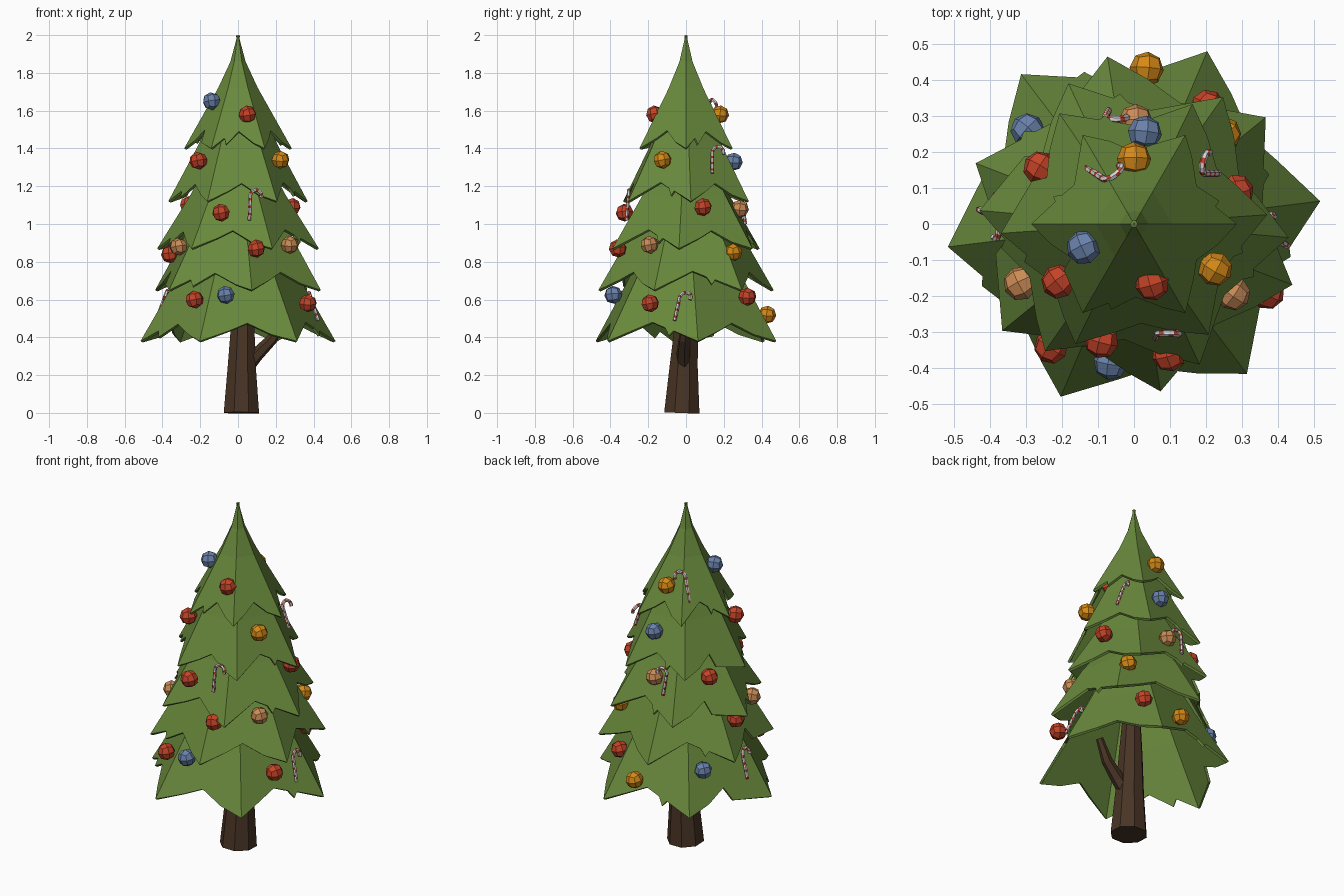
import bpy, bmesh, math
from mathutils import Vector

if "Cube" in bpy.data.objects:
    bpy.data.objects.remove(bpy.data.objects["Cube"])


def mat(name, r, g, b):
    m = bpy.data.materials.new(name)
    m.diffuse_color = (r, g, b, 1)
    m.use_nodes = True
    m.node_tree.nodes["Principled BSDF"].inputs["Base Color"].default_value = m.diffuse_color
    return m


GREEN = mat("needle green", 0.14, 0.25, 0.045)
BARK = mat("dark bark", 0.065, 0.034, 0.018)
RED = mat("ornament red", 0.55, 0.055, 0.02)
ORANGE = mat("ornament orange", 0.66, 0.25, 0.008)
BLUE = mat("ornament blue", 0.14, 0.22, 0.40)
TAN = mat("ornament tan", 0.60, 0.26, 0.09)
WHITE = mat("cane white", 0.70, 0.66, 0.70)


def make(name, bm, mats):
    me = bpy.data.meshes.new(name)
    bm.to_mesh(me)
    bm.free()
    for m in mats:
        me.materials.append(m)
    ob = bpy.data.objects.new(name, me)
    bpy.context.collection.objects.link(ob)
    return ob


def tube(name, path, radii, sides, mats, rule=lambda i, j: 0):
    """Capped tube along a path; rule picks the colour by segment and side."""
    bm = bmesh.new()
    pts = [Vector(p) for p in path]
    rings = []
    ref = None
    for i, p in enumerate(pts):
        t = (pts[min(i + 1, len(pts) - 1)] - pts[max(i - 1, 0)]).normalized()
        if ref is None:
            ref = t.orthogonal()
        u = (ref - t * ref.dot(t)).normalized()
        ref = u
        v = t.cross(u)
        rings.append([bm.verts.new(p + radii[i] * (u * math.cos(a) + v * math.sin(a)))
                      for a in (math.tau * (k + 0.5) / sides for k in range(sides))])
    for i in range(len(rings) - 1):
        for j in range(sides):
            k = (j + 1) % sides
            f = bm.faces.new((rings[i][j], rings[i][k], rings[i + 1][k], rings[i + 1][j]))
            f.material_index = rule(i, j)
    bm.faces.new(rings[0][::-1])
    bm.faces.new(rings[-1])
    return make(name, bm, mats)


# Trunk with one broken side branch
tube("trunk", [(.018, -.022, 0), (.02, -.012, .25), (.025, .003, .48), (.01, 0, 1.0)],
     [.101, .08, .066, .03], 8, [BARK])
tube("side_branch", [(.05, -.01, .25), (.10, -.015, .31), (.18, -.01, .39), (.24, 0, .50)],
     [.04, .037, .03, .02], 6, [BARK])

# Jagged hem patterns: (position along side, rise above the corner tips)
HEMS = [
    [(.25, .04), (.47, .10), (.55, .03)],
    [(.22, .055), (.27, .02), (.52, .09), (.80, .03)],
    [(.30, .055), (.50, .095), (.75, .035)],
    [(.45, .10), (.62, .07), (.67, .03), (.72, .055)],
]


def tier(name, rings, hem_z, hem_r, offset, shift):
    """Six-sided skirt: smooth rings above, jagged points below."""
    bm = bmesh.new()

    def corner(r, z, i):
        a = math.radians(offset + 60 * i)
        return Vector((r * math.cos(a), r * math.sin(a), z))

    loops = [[bm.verts.new(corner(r, z, i)) for i in range(6)] for z, r in rings]
    tips = [bm.verts.new(corner(hem_r, hem_z, i)) for i in range(6)]
    for up, low in zip(loops, loops[1:]):
        for i in range(6):
            k = (i + 1) % 6
            bm.faces.new((low[i], low[k], up[k], up[i]))
    last = loops[-1]
    height = rings[-1][0] - hem_z
    for i in range(6):
        k = (i + 1) % 6
        hem = []
        for t, rise in HEMS[(i + shift) % len(HEMS)]:
            a = tips[i].co.lerp(last[i].co, rise / height)
            b = tips[k].co.lerp(last[k].co, rise / height)
            hem.append(bm.verts.new(a.lerp(b, t)))
        bm.faces.new([tips[i]] + hem + [tips[k], last[k], last[i]])
    ob = make(name, bm, [GREEN])
    s = ob.modifiers.new("thickness", "SOLIDIFY")
    s.thickness = 0.014
    s.offset = -1


# Five needle tiers
tier("needles_top", [(2.0, .003), (1.86, .04), (1.72, .105)], 1.40, .285, 0, 1)
tier("needles_upper", [(1.65, .10), (1.40, .22)], 1.12, .37, 4, 2)
tier("needles_middle", [(1.40, .12), (1.15, .255)], .87, .43, -5, 2)
tier("needles_lower", [(1.15, .15), (.95, .295)], .65, .47, 39, 2)
tier("needles_bottom", [(.95, .20), (.70, .335)], .38, .52, 7, 2)

# Round ornaments: rounded cubes facing outward
BALLS = {
    "red": (RED, [(.05, -.165, 1.58), (-.21, -.16, 1.335), (-.09, -.325, 1.06),
                  (.285, .09, 1.09), (.097, -.362, .87), (-.36, .05, .84),
                  (-.26, .155, 1.1), (.205, .325, .615), (-.23, -.34, .6),
                  (.37, -.19, .58)]),
    "orange": (ORANGE, [(.225, -.125, 1.34), (0, .18, 1.58), (.25, .25, .85),
                        (.035, .43, .52)]),
    "blue": (BLUE, [(-.14, -.065, 1.65), (.03, .253, 1.33), (-.295, .26, .6),
                    (-.065, -.385, .625)]),
    "tan": (TAN, [(.275, -.193, .89), (-.315, -.165, .88), (.005, .285, 1.08)]),
}
for label, (m, spots) in BALLS.items():
    for n, p in enumerate(spots):
        bm = bmesh.new()
        bmesh.ops.create_cube(bm, size=1)
        bmesh.ops.subdivide_edges(bm, edges=bm.edges[:], cuts=1, use_grid_fill=True)
        for v in bm.verts:
            v.co = v.co.normalized() * .048
        ob = make(f"ornament_{label}_{n + 1}", bm, [m])
        ob.location = p
        ob.rotation_euler = (.15, .1, math.atan2(p[1], p[0]))

# Candy canes: bottom point, top of the straight part, hook direction
CANES = [
    ((.06, -.315, 1.02), (.065, -.305, 1.15), (1, 0, 0)),
    ((.425, -.06, .49), (.385, -.035, .61), (0, 1, 0)),
    ((.235, .14, 1.27), (.195, .14, 1.38), (.2, 1, 0)),
    ((-.13, .155, 1.50), (-.085, .125, 1.63), (.8, .6, 0)),
    ((-.07, .315, 1.0), (-.08, .295, 1.12), (1, 0, 0)),
    ((-.43, .04, .50), (-.385, .02, .62), (0, -1, 0)),
]
for n, (a, b, d) in enumerate(CANES):
    a, b, d = Vector(a), Vector(b), Vector(d).normalized()
    up = (b - a).normalized()
    path = [a.lerp(b, i / 10) for i in range(11)]
    for i in range(1, 10):
        t = math.pi * i / 8
        path.append(b + .03 * (d * (1 - math.cos(t)) + up * math.sin(t)))
    tube(f"candy_cane_{n + 1}", path, [.0095] * len(path), 6, [WHITE, RED],
         lambda i, j: 1 if (i + j // 2) % 3 == 0 else 0)
